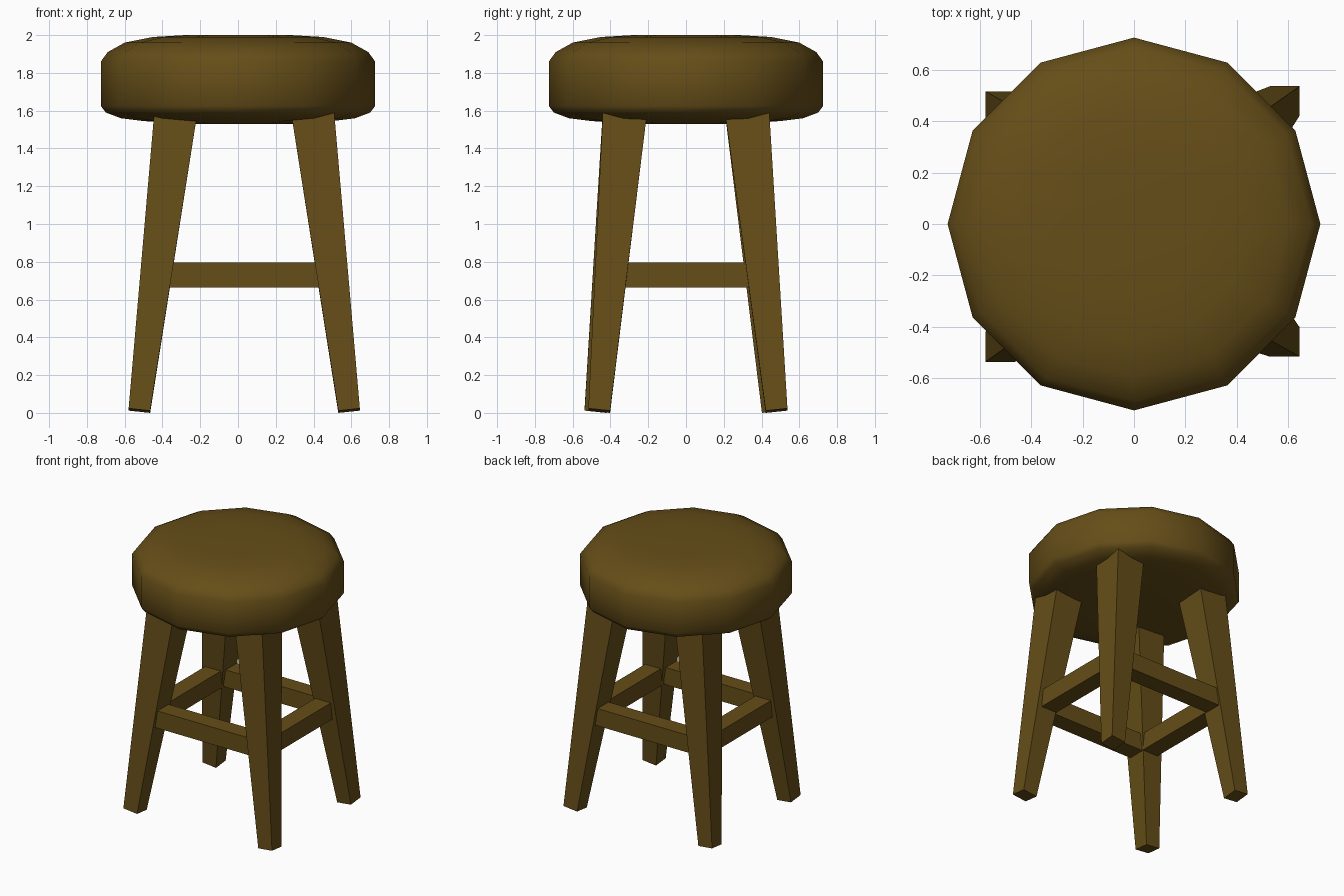
import bpy, bmesh
from math import cos, sin, pi, radians

if "Cube" in bpy.data.objects:
    bpy.data.objects.remove(bpy.data.objects["Cube"])

wood = bpy.data.materials.new("brown")
wood.diffuse_color = (0.13, 0.075, 0.009, 1)
wood.use_nodes = True
wood.node_tree.nodes["Principled BSDF"].inputs["Base Color"].default_value = wood.diffuse_color


def make(name, verts, faces):
    mesh = bpy.data.meshes.new(name)
    mesh.from_pydata(verts, [], faces)
    bm = bmesh.new()
    bm.from_mesh(mesh)
    bmesh.ops.recalc_face_normals(bm, faces=bm.faces)
    bm.to_mesh(mesh)
    bm.free()
    mesh.materials.append(wood)
    obj = bpy.data.objects.new(name, mesh)
    bpy.context.collection.objects.link(obj)
    return obj


BOX = [(0, 1, 2, 3), (4, 5, 6, 7), (0, 1, 5, 4),
       (1, 2, 6, 5), (2, 3, 7, 6), (3, 0, 4, 7)]

# Seat: twelve-sided cushion with rounded rims
profile = [(0.28, 1.53), (0.50, 1.545), (0.62, 1.56), (0.70, 1.59), (0.726, 1.625),
           (0.726, 1.86), (0.69, 1.91), (0.60, 1.96), (0.45, 1.99), (0.28, 2.0)]
N = 12
verts = [(r * cos(2 * pi * i / N), r * sin(2 * pi * i / N), z)
         for r, z in profile for i in range(N)]
faces = [(k * N + i, k * N + (i + 1) % N, (k + 1) * N + (i + 1) % N, (k + 1) * N + i)
         for k in range(len(profile) - 1) for i in range(N)]
faces += [tuple(range(N)), tuple(range(len(verts) - N, len(verts)))]
seat = make("seat", verts, faces)
bpy.context.view_layer.objects.active = seat
seat.select_set(True)
bpy.ops.object.shade_smooth_by_angle(angle=radians(70))

# Legs: splayed and tapered, feet tilted slightly up on the outer side
CX = 0.033
for sy, depth in ((-1, "front"), (1, "back")):
    for sx, side in ((-1, "left"), (1, "right")):
        dy = 0.01 * sx
        corners = [(0, 0), (1, 0), (1, 1), (0, 1)]  # 0 = inner, 1 = outer
        foot = [(CX + sx * (0.498 + 0.114 * a), sy * (0.412 + 0.115 * b) + dy,
                 0.012 * (a + b)) for a, b in corners]
        top = [(CX + sx * (0.24 + 0.232 * a), sy * (0.20 + 0.238 * b), 1.64)
               for a, b in corners]
        make(f"{depth}_{side}_leg", foot + top, BOX)


# Rails joining the legs
def rail(name, x0, x1, y0, y1):
    ring = [(x0, y0), (x1, y0), (x1, y1), (x0, y1)]
    make(name, [(x, y, z) for z in (0.665, 0.795) for x, y in ring], BOX)


for s, depth, side in ((-1, "front", "left"), (1, "back", "right")):
    rail(f"{depth}_rail", CX - 0.45, CX + 0.45, s * 0.34, s * 0.47)
    rail(f"{side}_rail", CX + s * 0.39, CX + s * 0.52, -0.42, 0.42)
